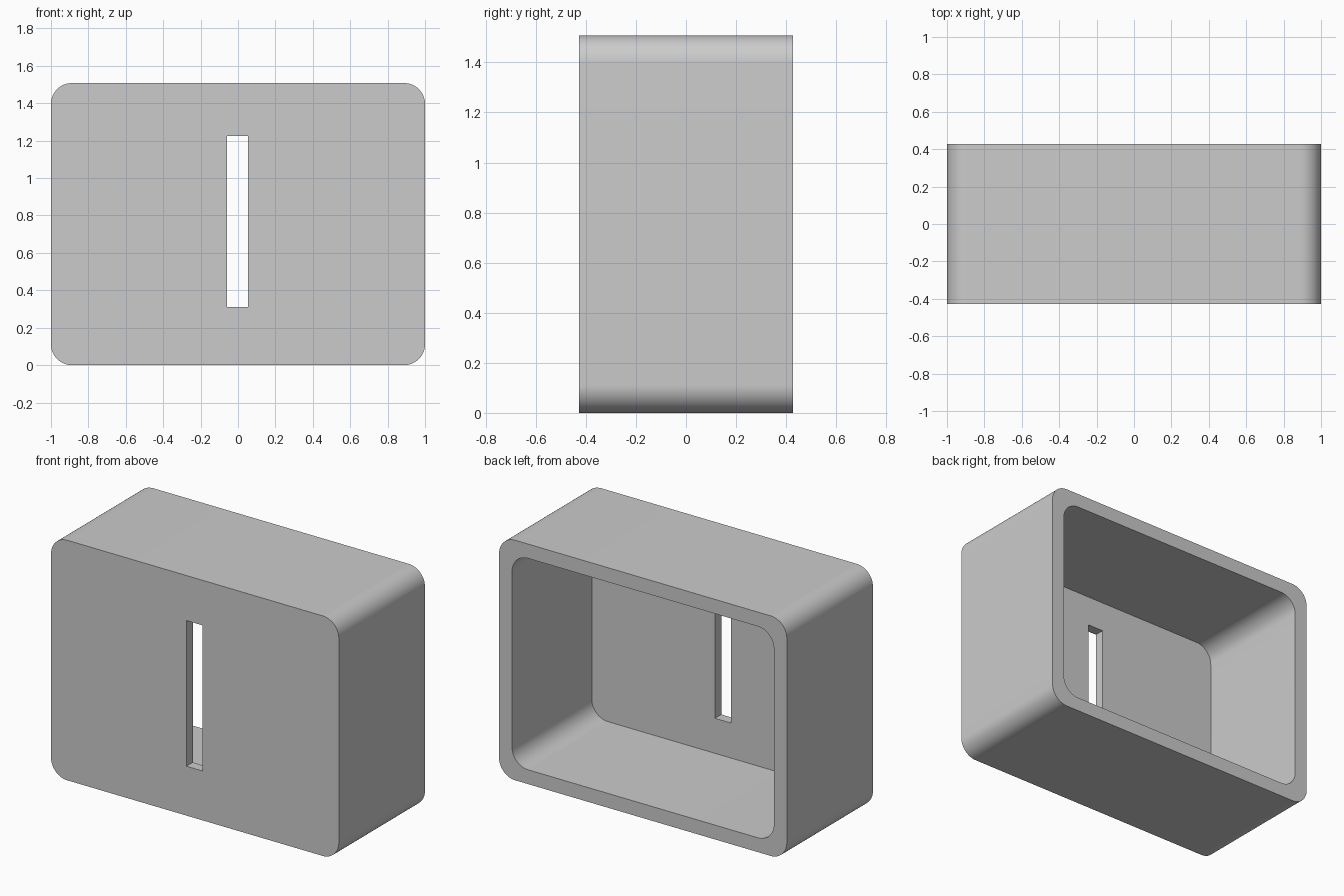
import bpy
import bmesh
import math

cube = bpy.data.objects.get("Cube")
if cube:
    bpy.data.objects.remove(cube, do_unlink=True)

WIDTH, DEPTH, HEIGHT = 2.0, 0.855, 1.508
RADIUS = 0.112
RIM = 0.09
FRONT = 0.063
BACK = DEPTH / 2

grey = bpy.data.materials.new("light_grey")
grey.use_nodes = True
colour = (0.6, 0.6, 0.6, 1)
grey.diffuse_color = colour
grey.node_tree.nodes["Principled BSDF"].inputs["Base Color"].default_value = colour


def block(name, x0, x1, y0, y1, z0, z1, radius=0, steps=16):
    """Prism along y, with its four long edges rounded."""
    bm = bmesh.new()
    corners = [(x1, z1, -1, -1), (x0, z1, 1, -1), (x0, z0, 1, 1), (x1, z0, -1, 1)]
    outline = []
    for i, (x, z, sx, sz) in enumerate(corners):
        cx, cz = x + sx * radius, z + sz * radius
        for k in range(steps + 1 if radius else 1):
            a = math.pi / 2 * (i + k / steps)
            outline.append((cx + radius * math.cos(a), y0, cz + radius * math.sin(a)))
    face = bm.faces.new([bm.verts.new(p) for p in outline])
    extruded = bmesh.ops.extrude_face_region(bm, geom=[face], use_keep_orig=True)
    moved = [v for v in extruded["geom"] if isinstance(v, bmesh.types.BMVert)]
    bmesh.ops.translate(bm, verts=moved, vec=(0, y1 - y0, 0))
    bmesh.ops.recalc_face_normals(bm, faces=bm.faces)
    mesh = bpy.data.meshes.new(name)
    bm.to_mesh(mesh)
    bm.free()
    mesh.materials.append(grey)
    obj = bpy.data.objects.new(name, mesh)
    bpy.context.collection.objects.link(obj)
    return obj


# Rounded outer shell
housing = block("housing", -WIDTH / 2, WIDTH / 2, -BACK, BACK, 0, HEIGHT, RADIUS)

# Pocket open at the back, and the upright slot through the front wall
pocket = block("pocket_cutter", RIM - WIDTH / 2, WIDTH / 2 - RIM,
               FRONT - BACK, BACK + 0.1, RIM, HEIGHT - RIM, RADIUS)
slot = block("slot_cutter", -0.059, 0.054, -BACK - 0.1, FRONT - BACK + 0.1, 0.31, 1.225)

bpy.ops.object.select_all(action="DESELECT")
bpy.context.view_layer.objects.active = housing
housing.select_set(True)
for cutter in (pocket, slot):
    cutter.hide_render = True
    cut = housing.modifiers.new(cutter.name, "BOOLEAN")
    cut.operation = "DIFFERENCE"
    cut.solver = "EXACT"
    cut.object = cutter
    bpy.ops.object.modifier_apply(modifier=cut.name)
    bpy.data.objects.remove(cutter, do_unlink=True)

bpy.ops.object.shade_smooth_by_angle(angle=math.radians(30))
